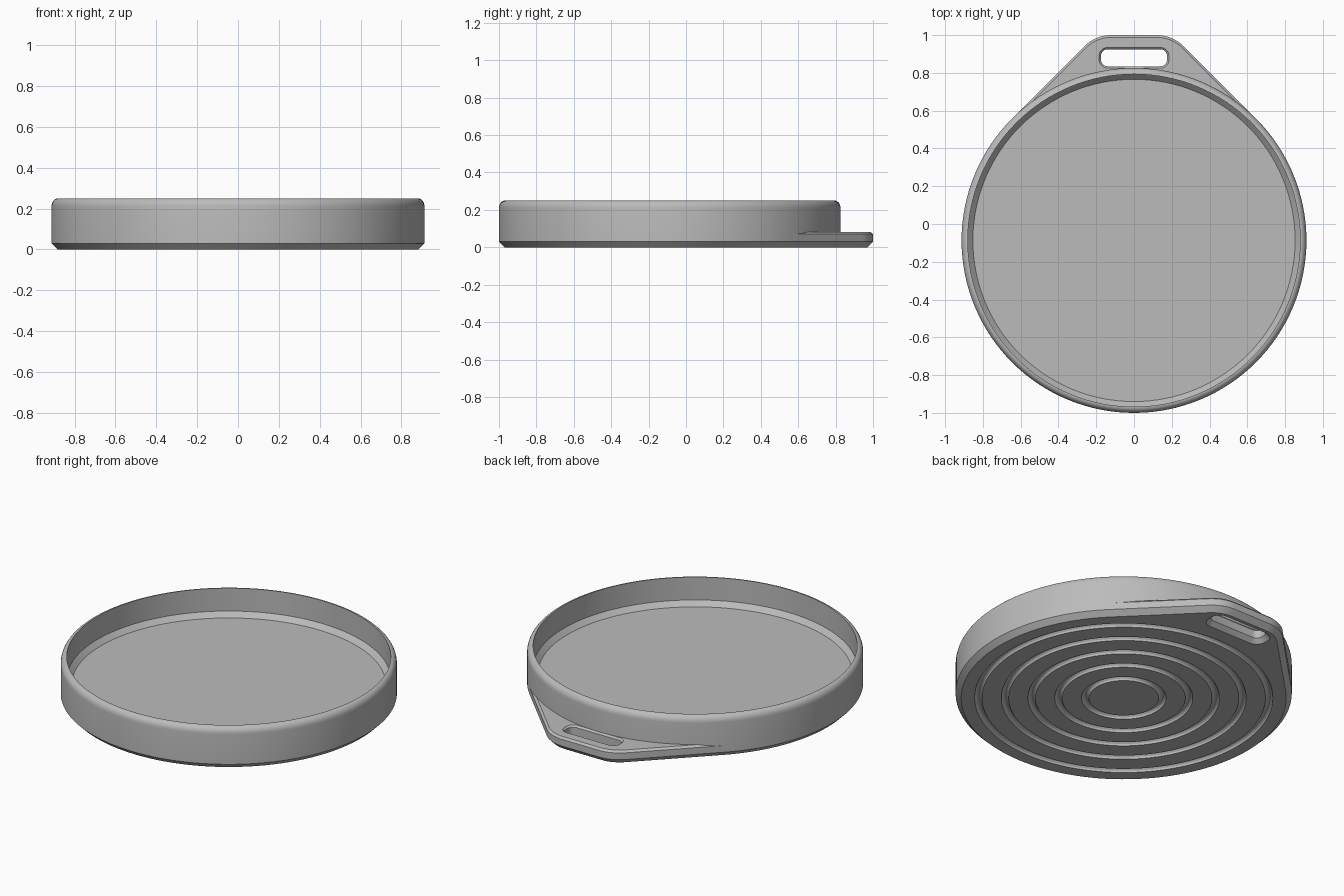
import bpy, bmesh, math
from mathutils import Vector

if "Cube" in bpy.data.objects:
    bpy.data.objects.remove(bpy.data.objects["Cube"])

R, CY, SEG = 0.913, -0.087, 128      # tray radius, centre in y, sides
grey = bpy.data.materials.new("grey")
grey.diffuse_color = (0.5, 0.5, 0.5, 1)
grey.use_nodes = True
grey.node_tree.nodes["Principled BSDF"].inputs["Base Color"].default_value = grey.diffuse_color


def finish(bm, name):
    bmesh.ops.remove_doubles(bm, verts=bm.verts, dist=1e-5)
    bmesh.ops.recalc_face_normals(bm, faces=bm.faces)
    me = bpy.data.meshes.new(name)
    bm.to_mesh(me)
    bm.free()
    me.materials.append(grey)
    ob = bpy.data.objects.new(name, me)
    bpy.context.collection.objects.link(ob)
    bpy.context.view_layer.objects.active = ob
    ob.select_set(True)
    bpy.ops.object.shade_smooth_by_angle(angle=math.radians(28))
    ob.select_set(False)
    return ob


def arc(cx, cy, r, a0, a1, n):
    return [(cx + r * math.cos(math.radians(a0 + (a1 - a0) * i / n)),
             cy + r * math.sin(math.radians(a0 + (a1 - a0) * i / n))) for i in range(n + 1)]


def circle(r):
    return arc(0, CY, r, 45, 405, SEG)[:-1]


def outline(inset):
    """Round tray outline with tangent sides running into the rounded tab."""
    f = 0.2
    corner_y = 1 - f
    corner_x = (R - f) * math.sqrt(2) + CY - corner_y
    tab = arc(corner_x, corner_y, f - inset, 45, 90, 8) + arc(-corner_x, corner_y, f - inset, 90, 135, 8)
    return tab + arc(0, CY, R - inset, 135, 405, SEG * 3 // 4)


TAB_PTS = 18                          # outline points on the tab before the big arc


def slot(grow):
    r, hx, y0, y1 = 0.035, 0.14, 0.87, 0.89
    pts = []
    for cx, cy, a in ((hx, y1, 0), (-hx, y1, 90), (-hx, y0, 180), (hx, y0, 270)):
        pts += arc(cx, cy, r + grow, a, a + 90, 5)
    return pts


def loop(bm, pts, z):
    return [bm.verts.new((x, y, z)) for x, y in pts]


def bridge(bm, a, b, keep=lambda i: True):
    n = len(a)
    for i in range(n):
        if keep(i):
            j = (i + 1) % n
            bm.faces.new((a[i], a[j], b[j], b[i]))


def fill(bm, loops, nz):
    edges = []
    for lp in loops:
        for i, v in enumerate(lp):
            w = lp[(i + 1) % len(lp)]
            edges.append(bm.edges.get((v, w)) or bm.edges.new((v, w)))
    bmesh.ops.triangle_fill(bm, use_beauty=True, use_dissolve=False, edges=edges, normal=Vector((0, 0, nz)))


# Base plate: chamfered underside, concentric grooves, tab with slot
bm = bmesh.new()
o = [loop(bm, outline(i), z) for i, z in ((0.03, 0), (0, 0.03), (0, 0.07), (0.012, 0.082))]
s = [loop(bm, slot(g), z) for g, z in ((0.025, 0), (0, 0.025), (0, 0.072), (0.01, 0.082))]
bridge(bm, o[0], o[1])
on_tab = lambda i: i < TAB_PTS or i == len(o[0]) - 1
bridge(bm, o[1], o[2], on_tab)
bridge(bm, o[2], o[3], on_tab)
for a, b in zip(s, s[1:]):
    bridge(bm, a, b)
prev = None
for r in (0.79, 0.645, 0.5, 0.355, 0.21):
    # half-round groove from its outer lip to its inner lip
    rings = [loop(bm, circle(r + 0.02 * math.cos(t * math.pi / 6)), 0.02 * math.sin(t * math.pi / 6))
             for t in range(7)]
    if prev is None:
        fill(bm, [o[0], s[0], rings[0]], -1)
    else:
        bridge(bm, prev, rings[0])
    for a, b in zip(rings, rings[1:]):
        bridge(bm, a, b)
    prev = rings[-1]
bm.faces.new(prev)
fill(bm, [o[3], s[3], loop(bm, circle(0.89), 0.082)], 1)
finish(bm, "base_plate_with_tab")

# Tray wall and floor: outer wall, rounded rim, inner wall, floor chamfer
bm = bmesh.new()
profile = [(R, 0.03)]
for k in range(7):
    a = k * math.pi / 12
    profile.append((R - 0.032 + 0.032 * math.cos(a), 0.21 + 0.04 * math.sin(a)))
profile += [(0.88, 0.25), (0.88, 0.113), (0.853, 0.084)]
rings = [loop(bm, circle(r), z) for r, z in profile]
for a, b in zip(rings, rings[1:]):
    bridge(bm, a, b)
bm.faces.new(rings[-1])
tray = finish(bm, "tray_wall_and_floor")
# Make sure the floor faces up
floor = max(tray.data.polygons, key=lambda p: p.area)
if floor.normal.z < 0:
    tray.data.flip_normals()
